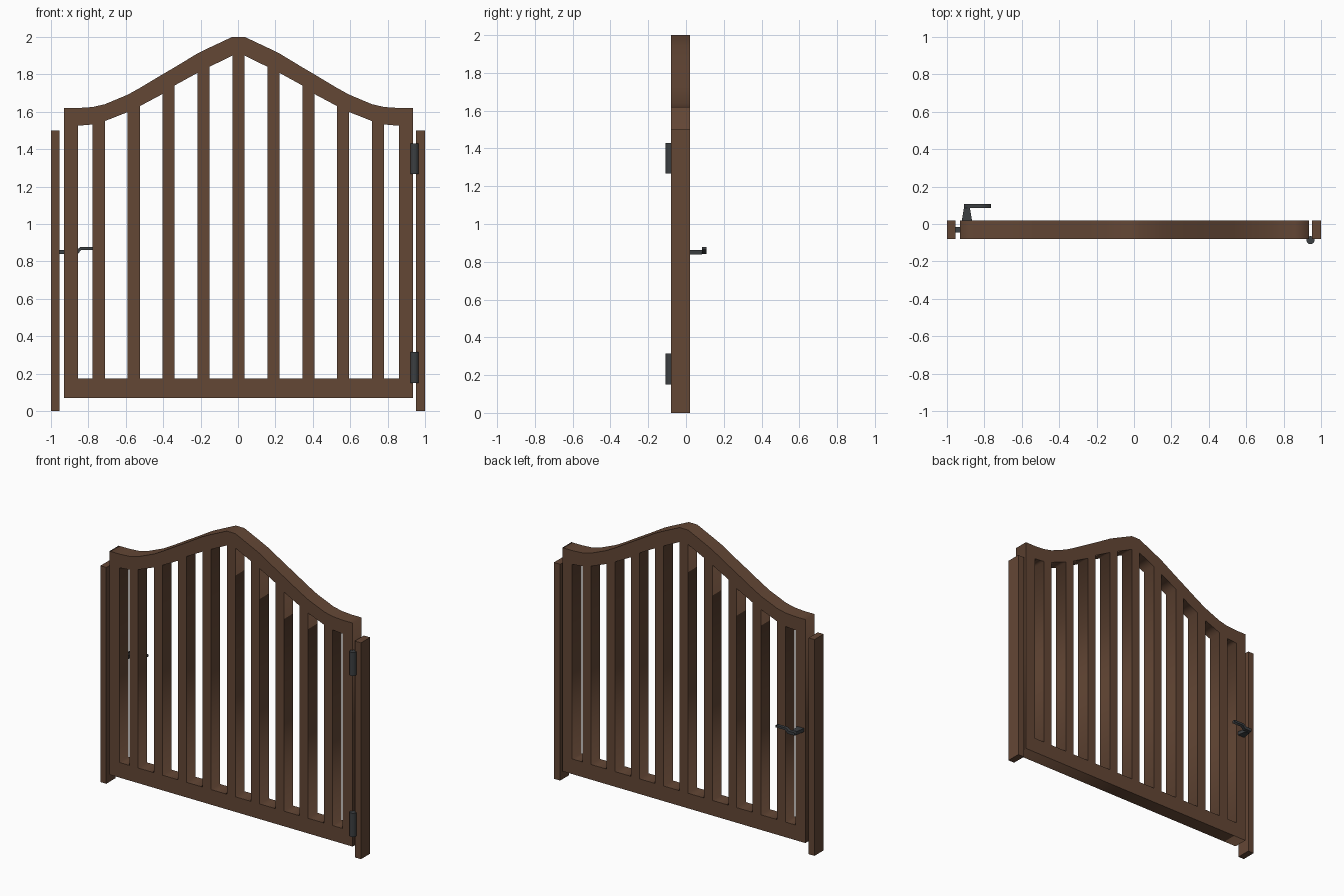
import bpy, bmesh, math
from mathutils import Matrix

if "Cube" in bpy.data.objects:
    bpy.data.objects.remove(bpy.data.objects["Cube"])


def material(name, rgb):
    m = bpy.data.materials.new(name)
    m.diffuse_color = (*rgb, 1)
    m.use_nodes = True
    m.node_tree.nodes["Principled BSDF"].inputs["Base Color"].default_value = m.diffuse_color
    return m


wood = material("brown wood", (0.127, 0.063, 0.036))
iron = material("dark iron", (0.045, 0.050, 0.054))


def finish(name, bm, mat):
    bmesh.ops.recalc_face_normals(bm, faces=bm.faces)
    me = bpy.data.meshes.new(name)
    bm.to_mesh(me)
    bm.free()
    me.materials.append(mat)
    ob = bpy.data.objects.new(name, me)
    bpy.context.collection.objects.link(ob)
    return ob


def box(name, x0, x1, y0, y1, z0, z1, mat):
    bm = bmesh.new()
    bmesh.ops.create_cube(bm, size=1)
    for v in bm.verts:
        v.co = ((x0 + x1) / 2 + v.co.x * (x1 - x0),
                (y0 + y1) / 2 + v.co.y * (y1 - y0),
                (z0 + z1) / 2 + v.co.z * (z1 - z0))
    return finish(name, bm, mat)


def plate(name, loops, y0, y1, mat):
    """Extrude x/z outlines along y; later loops are holes in the first."""
    cu = bpy.data.curves.new(name, 'CURVE')
    cu.dimensions = '2D'
    cu.fill_mode = 'BOTH'
    cu.extrude = (y1 - y0) / 2
    for pts in loops:
        sp = cu.splines.new('POLY')
        sp.points.add(len(pts) - 1)
        for p, (x, z) in zip(sp.points, pts):
            p.co = (x, z, 0, 1)
        sp.use_cyclic_u = True
    tmp = bpy.data.objects.new(name + " outline", cu)
    bpy.context.collection.objects.link(tmp)
    bpy.context.view_layer.update()
    me = bpy.data.meshes.new_from_object(
        tmp.evaluated_get(bpy.context.evaluated_depsgraph_get()))
    bpy.data.objects.remove(tmp)
    bm = bmesh.new()
    bm.from_mesh(me)
    bmesh.ops.remove_doubles(bm, verts=bm.verts, dist=1e-4)
    for v in bm.verts:
        x, z, y = v.co
        v.co = (x, y + (y0 + y1) / 2, z)
    return finish(name, bm, mat)


Y0, Y1 = -0.08, 0.02
CX = 0.0025

# posts
box("left_post", -1.0, -0.955, Y0, Y1, 0, 1.5, wood)
box("right_post", 0.952, 1.0, Y0, Y1, 0, 1.5, wood)

# gate leaf: arched outline with openings between the slats
arch = [(0.0325, 2.0), (0.15, 1.945), (0.218, 1.912), (0.34, 1.838), (0.405, 1.80),
        (0.527, 1.727), (0.592, 1.691), (0.714, 1.640), (0.78, 1.625),
        (0.855, 1.62), (0.9325, 1.62)]
outline = ([(CX - 0.9325, 0.07), (CX + 0.9325, 0.07)]
           + [(CX + d, z) for d, z in reversed(arch)]
           + [(CX - d, z) for d, z in arch])
# each opening: inner edge, top there, outer edge, top there
gaps = [(0.0325, 1.90, 0.155, 1.84), (0.22, 1.807, 0.342, 1.74),
        (0.405, 1.695, 0.527, 1.63), (0.592, 1.598, 0.714, 1.55),
        (0.779, 1.532, 0.857, 1.525)]
holes = []
for s in (-1, 1):
    for a, za, b, zb in gaps:
        holes.append([(CX + s * a, 0.175), (CX + s * b, 0.175),
                      (CX + s * b, zb), (CX + s * a, za)])
plate("gate_leaf", [outline] + holes, Y0, Y1, wood)

# hinges
for i, (z0, z1) in enumerate([(0.15, 0.315), (1.267, 1.43)]):
    bm = bmesh.new()
    bmesh.ops.create_cone(bm, cap_ends=True, segments=12, radius1=0.022, radius2=0.022,
                          depth=z1 - z0,
                          matrix=Matrix.Translation((0.943, -0.086, (z0 + z1) / 2)))
    finish("lower_hinge" if i == 0 else "upper_hinge", bm, iron)

# latch bolt bridging gate and post
box("latch_bolt", -0.96, -0.92, -0.045, -0.015, 0.84, 0.86, iron)

# handle neck, tapering away from the gate
neck = box("handle_neck", -0.92, -0.866, Y1, 0.085, 0.839, 0.863, iron)
for v in neck.data.vertices:
    if v.co.y > 0.05:
        v.co.x = -0.893 + (v.co.x + 0.893) * 0.6

# handle lever with a stepped bend
plate("handle_lever", [[(-0.909, 0.842), (-0.855, 0.842), (-0.836, 0.862), (-0.764, 0.862),
                        (-0.764, 0.877), (-0.842, 0.877), (-0.862, 0.862), (-0.909, 0.862)]],
      0.085, 0.108, iron)
